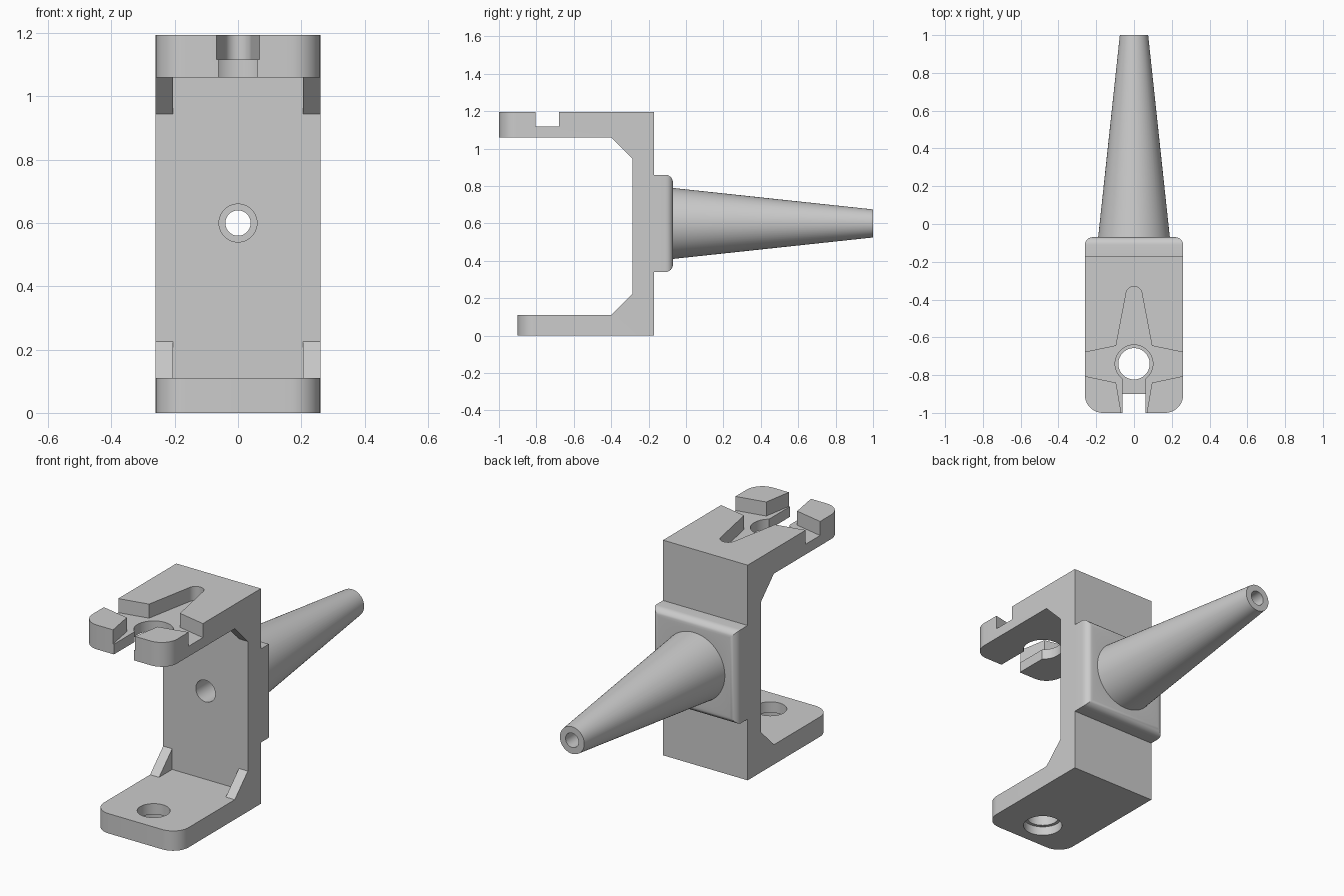
import bpy, bmesh, math
from mathutils import Matrix, Vector

if "Cube" in bpy.data.objects:
    bpy.data.objects.remove(bpy.data.objects["Cube"])


def to_object(name, bm):
    bmesh.ops.recalc_face_normals(bm, faces=bm.faces)
    mesh = bpy.data.meshes.new(name)
    bm.to_mesh(mesh)
    bm.free()
    ob = bpy.data.objects.new(name, mesh)
    bpy.context.collection.objects.link(ob)
    return ob


def prism(pts, axis, lo, hi):
    """Extrude a 2D outline: axis 'x' takes (y, z) points, 'z' takes (x, y)."""
    bm = bmesh.new()
    place = (lambda a, b, d: (d, a, b)) if axis == 'x' else (lambda a, b, d: (a, b, d))
    face = bm.faces.new([bm.verts.new(place(a, b, lo)) for a, b in pts])
    new = bmesh.ops.extrude_face_region(bm, geom=[face])['geom']
    bmesh.ops.translate(bm, vec=Vector(place(0, 0, hi - lo)),
                        verts=[v for v in new if isinstance(v, bmesh.types.BMVert)])
    return bm


def bevel(bm, test, radius, segments):
    edges = [e for e in bm.edges if test(*[v.co for v in e.verts])]
    bmesh.ops.bevel(bm, geom=edges, offset=radius, segments=segments,
                    profile=0.5, affect='EDGES')


def rod(name, axis, a, b, r1, r2, centre, segments=64):
    """Cylinder or cone from a to b along y or z."""
    bm = bmesh.new()
    if axis == 'y':
        m = Matrix.Translation((centre[0], (a + b) / 2, centre[1])) @ Matrix.Rotation(-math.pi / 2, 4, 'X')
    else:
        m = Matrix.Translation((centre[0], centre[1], (a + b) / 2))
    bmesh.ops.create_cone(bm, cap_ends=True, segments=segments, radius1=r1,
                          radius2=r2, depth=b - a, matrix=m)
    return to_object(name, bm)


def combine(target, tool, operation):
    mod = target.modifiers.new(tool.name, 'BOOLEAN')
    mod.operation, mod.object, mod.solver = operation, tool, 'EXACT'
    bpy.context.view_layer.objects.active = target
    bpy.ops.object.modifier_apply(modifier=mod.name)
    bpy.data.objects.remove(tool, do_unlink=True)


W = 0.26

# C-shaped bracket with rounded front corners
bm = prism([(-0.17, 0), (-0.17, 1.195), (-1, 1.195), (-1, 1.06), (-0.285, 1.06),
            (-0.285, 0.11), (-0.9, 0.11), (-0.9, 0)], 'x', -W, W)
bevel(bm, lambda p, q: max(p.y, q.y) < -0.85 and abs(p.z - q.z) > 0.05, 0.095, 10)
bracket = to_object("bracket", bm)

# Rounded boss on the back
bm = prism([(-0.22, 0.34), (-0.07, 0.34), (-0.07, 0.86), (-0.22, 0.86)], 'x', -W, W)
bevel(bm, lambda p, q: min(p.y, q.y) > -0.1, 0.04, 6)
combine(bracket, to_object("boss", bm), 'UNION')

# Tapered nozzle and its stepped bore
combine(bracket, rod("nozzle", 'y', -0.12, 1, 0.195, 0.075, (0, 0.6)), 'UNION')
combine(bracket, rod("bore", 'y', -0.5, 1.1, 0.04, 0.04, (0, 0.6), 48), 'DIFFERENCE')
combine(bracket, rod("wide_bore", 'y', -0.5, 0.4, 0.06, 0.06, (0, 0.6), 48), 'DIFFERENCE')

# Stepped hole in the lower arm, plain hole in the upper arm
HOLE = (0, -0.74)
for name, lo, hi, r in (("lower_hole", -0.1, 0.2, 0.083),
                        ("lower_counterbore", -0.1, 0.05, 0.1),
                        ("upper_hole", 1.0, 1.3, 0.1)):
    combine(bracket, rod(name, 'z', lo, hi, r, r, HOLE), 'DIFFERENCE')

# Open slot at the front of the upper arm
slot = [(-0.062, -1.1), (0.062, -1.1), (0.062, -0.74), (-0.062, -0.74)]
combine(bracket, to_object("front_slot", prism(slot, 'z', 1.0, 1.3)), 'DIFFERENCE')

# Star-shaped recess with a round-ended back arm
half = [(0.059, -1.05), (0.095, -0.84), (0.31, -0.795), (0.31, -0.69), (0.095, -0.645)]
half += [(0.042 * math.cos(t), -0.372 + 0.042 * math.sin(t))
         for t in [math.radians(8 + 10 * i) for i in range(9)]]
star = half + [(-x, y) for x, y in reversed(half)]
combine(bracket, to_object("star_recess", prism(star, 'z', 1.117, 1.3)), 'DIFFERENCE')

# Corner gussets
objects = [bracket]
for side, x0 in (("left", -W), ("right", 0.205)):
    for level, z, s in (("lower", 0.11, 1), ("upper", 1.06, -1)):
        tri = [(-0.285, z), (-0.4, z), (-0.285, z + s * 0.115)]
        objects.append(to_object(f"{level}_{side}_gusset", prism(tri, 'x', x0, x0 + 0.055)))

# Smooth the round surfaces, keep edges sharp
bpy.ops.object.select_all(action='DESELECT')
bracket.select_set(True)
bpy.context.view_layer.objects.active = bracket
bpy.ops.object.shade_smooth_by_angle(angle=math.radians(30))
